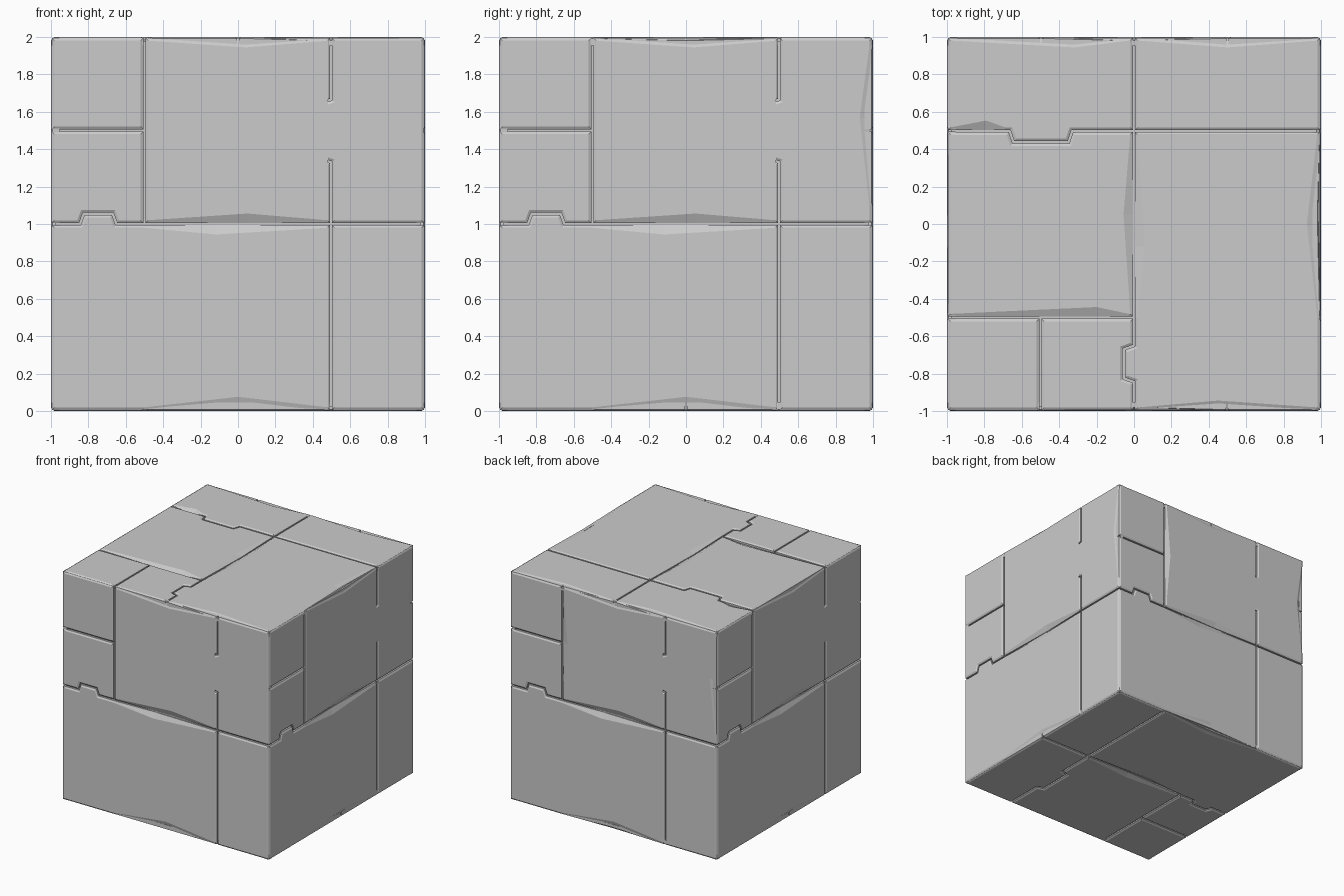
import bpy, bmesh
from mathutils import Vector

if "Cube" in bpy.data.objects:
    bpy.data.objects.remove(bpy.data.objects["Cube"])

GAP, BEVEL, DROP = 0.006, 0.014, 0.008   # half seam, bevel width, bevel depth
CORE, BASE, CHIP = 0.976, 0.045, 0.02    # core half size, panel thickness, chip depth

# Panel layout of one cube face, on seam centre lines (counter-clockwise)
tab_low = [(-.845, 0), (-.825, .055), (-.67, .055), (-.65, 0)]
tab_side = [(.497, .33), (.437, .35), (.437, .645), (.497, .665)]
R = .497
PANELS = {
    "A": [(-1, .5), (-.5, .5), (-.5, 1), (-1, 1)],
    "B": [(-1, 0)] + tab_low + [(-.5, 0), (-.5, .5), (-1, .5)],
    "C": [(-.5, 0), (R, 0)] + tab_side + [(R, 1), (-.5, 1)],
    "D": [(R, 0), (1, 0), (1, 1), (R, 1)] + tab_side[::-1],
    "E": [(-1, -1), (R, -1), (R, 0)] + tab_low[::-1] + [(-1, 0)],
    "F": [(R, -1), (1, -1), (1, 0), (R, 0)],
}

# Chipped edges: panel, start, deepest point, end, width
CHIPS = [
    ("E", (-.5, 0), (-.12, 0), (.48, 0), .05),
    ("E", (-.5, -1), (0, -1), (.48, -1), .07),
    ("C", (-.48, 0), (.05, 0), (.48, 0), .05),
]
SIDE = CHIPS + [("C", (-.48, 1), (.04, 1), (.48, 1), .05)]
WORN = SIDE + [("D", (1, .1), (1, .57), (1, .95), .065)]
BACK = WORN + [("C", (-.5, .1), (-.5, .5), (-.5, .95), .05)]
TOP = CHIPS + [
    ("C", (-.5, .03), (-.5, .2), (-.5, .97), .05),
    ("D", (R, .69), (R, .79), (R, .98), .05),
    ("D", (1, .03), (1, .32), (1, .97), .05),
    ("F", (1, -.97), (1, -.5), (1, -.03), .05),
    ("E", (-1, -.97), (-1, -.45), (-1, -.03), .05),
]


def outline(name, chips):
    """Panel outline as (point, bevel width, bevel depth) with chip points added."""
    pts = [(Vector(p), BEVEL, DROP) for p in PANELS[name]]
    for panel, a, m, b, width in chips:
        if panel != name:
            continue
        m = Vector(m)
        for i in range(len(pts)):
            p, q = pts[i][0], pts[(i + 1) % len(pts)][0]
            if abs((p - m).length + (m - q).length - (p - q).length) < 1e-5:
                new = [(Vector(a), BEVEL, DROP), (m, width, CHIP), (Vector(b), BEVEL, DROP)]
                new.sort(key=lambda t: (t[0] - p).length)
                pts[i + 1:i + 1] = new
                break
    return pts


def inset(pts, i, dist):
    """Mitred inward offset of outline point i."""
    p, q, r = pts[i - 1][0], pts[i][0], pts[(i + 1) % len(pts)][0]
    d1, d2 = (q - p).normalized(), (r - q).normalized()
    n1, n2 = Vector((-d1.y, d1.x)), Vector((-d2.y, d2.x))
    return q + (n1 + n2) * dist / (1 + n1.dot(n2))


def build_face(label, u, v, n, chips):
    u, v, n = Vector(u), Vector(v), Vector(n)
    bm = bmesh.new()

    def put(p, depth):
        return bm.verts.new(u * p.x + v * p.y + n * (1 - depth) + Vector((0, 0, 1)))

    for name in PANELS:
        pts = outline(name, chips)
        k = len(pts)
        base = [put(inset(pts, i, GAP), BASE) for i in range(k)]
        rim = [put(inset(pts, i, GAP), pts[i][2]) for i in range(k)]
        top = [put(inset(pts, i, GAP + pts[i][1]), 0) for i in range(k)]
        for lo, hi in ((base, rim), (rim, top)):
            for i in range(k):
                j = (i + 1) % k
                bm.faces.new((lo[i], lo[j], hi[j], hi[i]))
        bm.faces.new(top)
        bm.faces.new(base[::-1])
    mesh = bpy.data.meshes.new(label)
    bm.to_mesh(mesh)
    bm.free()
    bpy.context.collection.objects.link(bpy.data.objects.new(label, mesh))


# Inner block seen at the bottom of the seams
bpy.ops.mesh.primitive_cube_add(size=2 * CORE, location=(0, 0, 1))
bpy.context.object.name = "core_block"

# Six panelled faces
X, Y, Z = Vector((1, 0, 0)), Vector((0, 1, 0)), Vector((0, 0, 1))
build_face("front_panels", X, Z, -Y, SIDE)
build_face("right_panels", Y, Z, X, WORN)
build_face("back_panels", -X, Z, Y, BACK)
build_face("left_panels", -Y, Z, -X, SIDE)
build_face("top_panels", Y, -X, Z, TOP)
build_face("bottom_panels", X, -Y, -Z, CHIPS)
